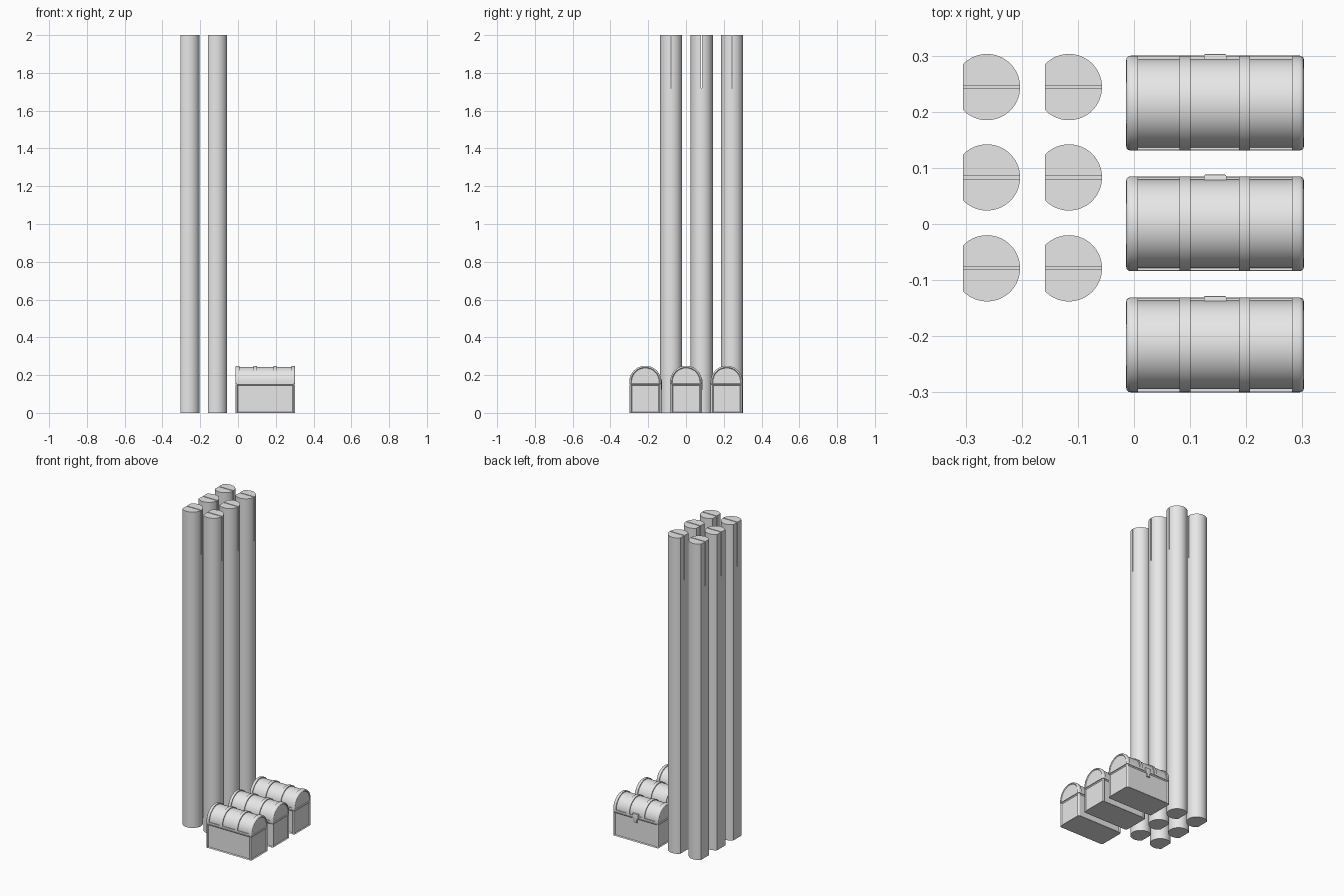
import bpy, bmesh, math
from mathutils import Vector

if "Cube" in bpy.data.objects:
    bpy.data.objects.remove(bpy.data.objects["Cube"])

grey = bpy.data.materials.new("plain_grey")
grey.diffuse_color = (0.8, 0.8, 0.8, 1)
grey.use_nodes = True
grey.node_tree.nodes["Principled BSDF"].inputs["Base Color"].default_value = grey.diffuse_color


def finish(bm, name, smooth=True):
    """Turn a bmesh into a linked object with sharp edges kept."""
    bmesh.ops.recalc_face_normals(bm, faces=bm.faces)
    me = bpy.data.meshes.new(name)
    bm.to_mesh(me)
    bm.free()
    me.materials.append(grey)
    ob = bpy.data.objects.new(name, me)
    bpy.context.collection.objects.link(ob)
    if smooth:
        bpy.ops.object.select_all(action='DESELECT')
        ob.select_set(True)
        bpy.context.view_layer.objects.active = ob
        bpy.ops.object.shade_smooth_by_angle(angle=math.radians(35))
    return ob


def prism(points, offset):
    """Extrude a closed 3D outline along an offset."""
    bm = bmesh.new()
    f = bm.faces.new([bm.verts.new(p) for p in points])
    new = bmesh.ops.extrude_face_region(bm, geom=[f], use_keep_orig=True)["geom"]
    bmesh.ops.translate(bm, vec=offset, verts=[v for v in new if isinstance(v, bmesh.types.BMVert)])
    bmesh.ops.recalc_face_normals(bm, faces=bm.faces)
    return bm


def box(x0, x1, y0, y1, z0, z1):
    return prism([(x0, y0, z0), (x1, y0, z0), (x1, y1, z0), (x0, y1, z0)], (0, 0, z1 - z0))


def copies(ob, places):
    """Place the object at the first spot and linked copies at the others."""
    for i, p in enumerate(places):
        o = ob if i == 0 else ob.copy()
        if i:
            bpy.context.collection.objects.link(o)
        o.location = p


# Tall posts: round with one flat side and a saw slot in the top
R, FLAT = 0.059, 0.043
a0 = math.acos(FLAT / R)
N = 56
outline = []
for i in range(N + 1):
    a = -(math.pi - a0) + 2 * (math.pi - a0) * i / N
    outline.append((R * math.cos(a), R * math.sin(a), 0))
post = finish(prism(outline, (0, 0, 2)), "post", smooth=False)
slot = finish(box(-0.1, 0.1, -0.0025, 0.0025, 1.72, 2.1), "slot_cutter", smooth=False)
slot.hide_render = True
cut = post.modifiers.new("slot", 'BOOLEAN')
cut.operation, cut.solver, cut.object = 'DIFFERENCE', 'EXACT', slot
bpy.ops.object.select_all(action='DESELECT')
post.select_set(True)
bpy.context.view_layer.objects.active = post
bpy.ops.object.modifier_apply(modifier="slot")
bpy.data.objects.remove(slot)
bpy.ops.object.shade_smooth_by_angle(angle=math.radians(35))
copies(post, [(x, y, 0) for x in (-0.262, -0.116) for y in (0.244, 0.083, -0.079)])

# Chests, modelled about their own centre
HX, HY, SPRING = 0.1585, 0.0845, 0.165
chest_spots = [(0.1445, y, 0) for y in (0.2155, 0.0005, -0.2155)]


def arch(x, r, z0, n=32):
    """Round-topped outline in the YZ plane."""
    pts = [(x, r * math.cos(math.pi * i / n), SPRING + r * math.sin(math.pi * i / n)) for i in range(n + 1)]
    return [(x, r, z0)] + pts + [(x, -r, z0)]


# Body: rounded upright corners and sunk side panels
bm = box(-HX, HX, -HY, HY, 0, 0.15)
uprights = [e for e in bm.edges if abs(e.verts[0].co.z - e.verts[1].co.z) > 0.1]
bmesh.ops.bevel(bm, geom=uprights, offset=0.009, segments=4, profile=0.5, affect='EDGES')
bm.normal_update()
sides = [f for f in bm.faces if abs(f.normal.z) < 0.1 and f.calc_area() > 0.015]
bmesh.ops.inset_individual(bm, faces=sides, thickness=0.008, depth=-0.005)
copies(finish(bm, "chest_body"), chest_spots)

# Lid barrel
bm = prism(arch(-HX + 0.008, 0.079, 0.148), (2 * HX - 0.016, 0, 0))
copies(finish(bm, "lid_barrel"), chest_spots)

# Lid lower rim
copies(finish(box(-HX + 0.01, HX - 0.01, -0.0832, 0.0832, 0.153, 0.164), "lid_rim"), chest_spots)

# Lid end frames: rounded outer edge and sunk end panel
for s, side in ((-1, "left"), (1, "right")):
    bm = prism(arch(s * (HX - 0.021), HY, 0.153), (s * 0.021, 0, 0))
    rim = [e for e in bm.edges
           if all(abs(v.co.x - s * HX) < 1e-5 for v in e.verts)
           and (e.verts[0].co + e.verts[1].co).z / 2 > 0.154]
    bmesh.ops.bevel(bm, geom=rim, offset=0.008, segments=3, profile=0.5, affect='EDGES')
    bm.normal_update()
    cap = [f for f in bm.faces if f.normal.x * s > 0.99 and f.calc_area() > 0.005]
    bmesh.ops.inset_individual(bm, faces=cap, thickness=0.004, depth=-0.004)
    copies(finish(bm, "lid_end_" + side), chest_spots)

# Two middle straps over the lid
for x, side in ((-0.0535, "left"), (0.0525, "right")):
    bm = prism(arch(x - 0.0095, HY, 0.153), (0.019, 0, 0))
    copies(finish(bm, "lid_strap_" + side), chest_spots)

# Clasp on the back side, tapering downwards
shield = [(-0.02, 0.178), (0.02, 0.178), (0.02, 0.15), (0.011, 0.142),
          (0.011, 0.122), (-0.011, 0.122), (-0.011, 0.142), (-0.02, 0.15)]
bm = prism([(x, 0.077, z) for x, z in shield], (0, 0.0105, 0))
front = [e for e in bm.edges if all(v.co.y > 0.08 for v in e.verts)]
bmesh.ops.bevel(bm, geom=front, offset=0.003, segments=2, profile=0.5, affect='EDGES')
copies(finish(bm, "clasp"), chest_spots)
